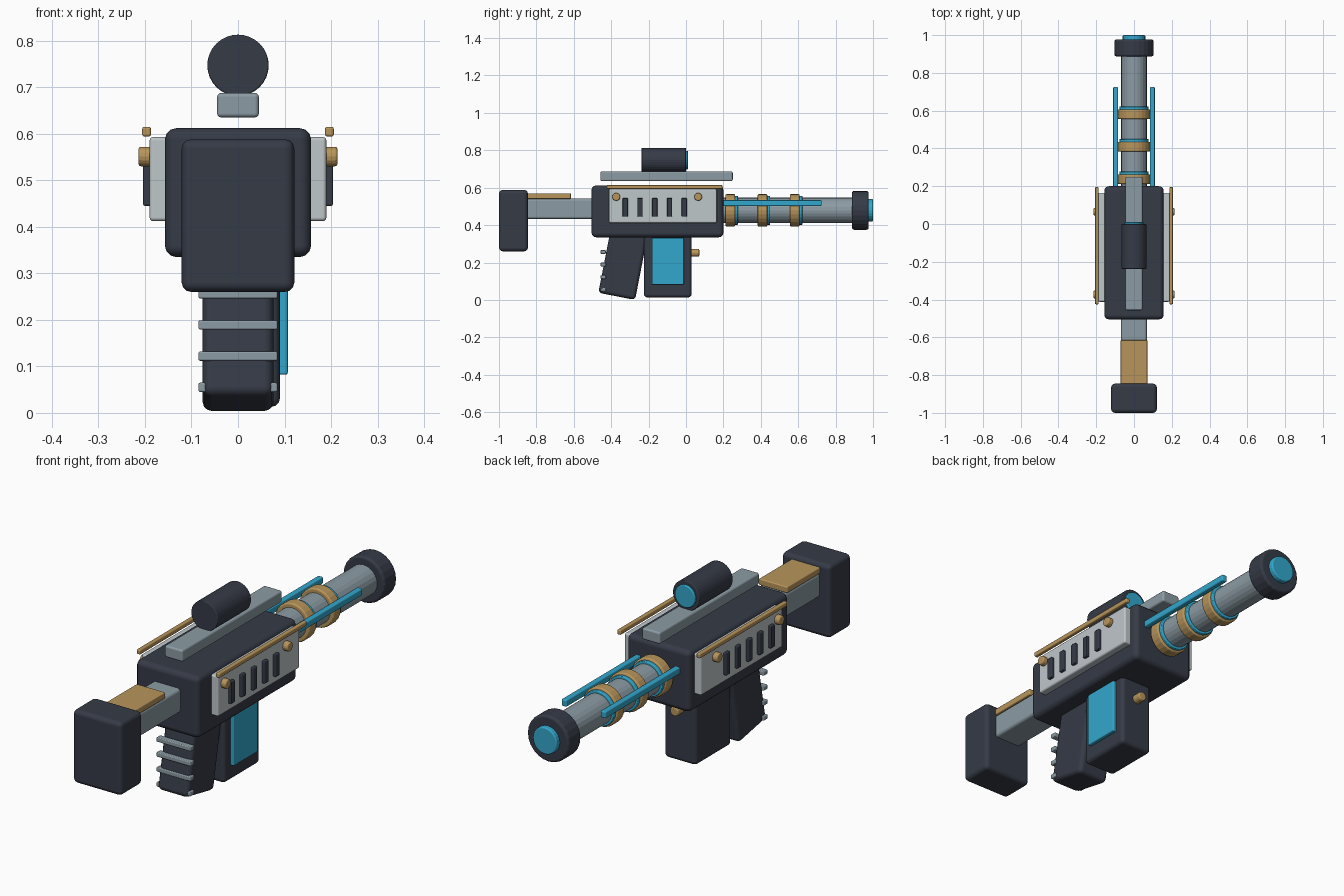
import bpy, bmesh, math
from mathutils import Matrix

if "Cube" in bpy.data.objects:
    bpy.data.objects.remove(bpy.data.objects["Cube"], do_unlink=True)


def material(name, rgb):
    m = bpy.data.materials.new(name)
    m.use_nodes = True
    m.diffuse_color = (*rgb, 1)
    m.node_tree.nodes["Principled BSDF"].inputs["Base Color"].default_value = (*rgb, 1)
    return m


DARK = material("dark_slate", (0.036, 0.043, 0.062))
STEEL = material("blue_steel", (0.26, 0.33, 0.37))
LIGHT = material("light_grey", (0.52, 0.57, 0.59))
GOLD = material("brass", (0.48, 0.30, 0.105))
BLUE = material("bright_blue", (0.033, 0.39, 0.61))


def finish(bm, name, mat, bevel):
    mesh = bpy.data.meshes.new(name)
    bm.to_mesh(mesh)
    bm.free()
    mesh.materials.append(mat)
    ob = bpy.data.objects.new(name, mesh)
    bpy.context.collection.objects.link(ob)
    if bevel:
        mod = ob.modifiers.new("rounded_edges", "BEVEL")
        mod.width = bevel
        mod.segments = 3
        mod.limit_method = "ANGLE"
        mod.angle_limit = math.radians(40)
        mod.harden_normals = True
    return ob


def smooth(ob):
    bpy.ops.object.select_all(action="DESELECT")
    ob.select_set(True)
    bpy.context.view_layer.objects.active = ob
    bpy.ops.object.shade_smooth_by_angle(angle=math.radians(40))
    return ob


def box(name, mat, x, y, z, bevel=0.008, tilt=0):
    """Rounded box from (low, high) ranges on each axis."""
    bm = bmesh.new()
    bmesh.ops.create_cube(bm, size=1)
    bmesh.ops.scale(bm, vec=[b - a for a, b in (x, y, z)], verts=bm.verts)
    ob = finish(bm, name, mat, bevel)
    ob.location = [(a + b) / 2 for a, b in (x, y, z)]
    ob.rotation_euler.x = math.radians(tilt)
    return smooth(ob)


def rod(name, mat, radius, centre, length, axis="Y", bevel=0.0, sides=24):
    """Faceted cylinder centred on a point."""
    bm = bmesh.new()
    turn = Matrix.Rotation(math.pi / 2, 4, "X" if axis == "Y" else "Y")
    bmesh.ops.create_cone(bm, cap_ends=True, segments=sides, radius1=radius,
                          radius2=radius, depth=length, matrix=turn)
    ob = finish(bm, name, mat, bevel)
    ob.location = centre
    return ob


def mid(c, half):
    return (c - half, c + half)


# Receiver and stock
box("receiver", DARK, mid(0, 0.157), (-0.505, 0.2), (0.335, 0.612), 0.024)
box("stock_tube", STEEL, mid(0, 0.068), (-0.87, -0.48), (0.433, 0.542), 0.014)
box("butt", DARK, mid(0, 0.121), (-1, -0.845), (0.26, 0.588), 0.02)
box("cheek_plate", GOLD, mid(0, 0.071), (-0.86, -0.615), (0.541, 0.57), 0.005)

# Side panels with vents, bolts and trim bars
for side, s in (("left", 1), ("right", -1)):
    def span(a, b):
        return tuple(sorted((s * a, s * b)))
    box(f"{side}_panel", LIGHT, span(0.14, 0.19), (-0.412, 0.165), (0.412, 0.593), 0.008)
    for i in range(5):
        box(f"{side}_vent_{i + 1}", DARK, span(0.18, 0.204),
            mid(-0.325 + 0.079 * i, 0.014), (0.445, 0.545), 0.004)
    for i, y in enumerate((-0.373, 0.065)):
        rod(f"{side}_bolt_{i + 1}", GOLD, 0.021, (s * 0.2, y, 0.551), 0.028, "X", 0.006, 16)
    box(f"{side}_trim_bar", GOLD, span(0.187, 0.206), (-0.425, 0.195), (0.594, 0.615), 0.005)
    box(f"{side}_barrel_guide", BLUE, span(0.084, 0.11), (0.18, 0.725), (0.502, 0.533), 0.006)

# Top rail and scope
box("top_rail", STEEL, mid(0, 0.045), (-0.457, 0.25), (0.635, 0.688), 0.009)
rod("scope", DARK, 0.066, (0, -0.119, 0.747), 0.238, bevel=0.004, sides=32)
rod("scope_lens", BLUE, 0.05, (0, -0.007, 0.747), 0.034, bevel=0.004)

# Barrel, banded rings and muzzle
AXIS_Z = 0.479
rod("barrel", STEEL, 0.068, (0, 0.53, AXIS_Z), 0.74)
for i in range(3):
    y = 0.237 + 0.172 * i
    rod(f"barrel_ring_{i + 1}", GOLD, 0.087, (0, y, AXIS_Z), 0.052, bevel=0.008)
    rod(f"glow_ring_{i + 1}", BLUE, 0.078, (0, y + 0.026, AXIS_Z), 0.03, bevel=0.004)
rod("muzzle", DARK, 0.104, (0, 0.932, AXIS_Z), 0.09, bevel=0.012)
rod("muzzle_core", BLUE, 0.06, (0, 0.975, AXIS_Z), 0.05, bevel=0.006)

# Magazine with its window and catch
box("magazine", DARK, (-0.07, 0.09), (-0.225, 0.03), (0.013, 0.36), 0.018)
box("magazine_window", BLUE, (0.08, 0.107), (-0.183, -0.012), (0.082, 0.332), 0.005)
rod("magazine_catch", GOLD, 0.021, (0.01, 0.045, 0.252), 0.052, bevel=0.006, sides=16)

# Slanted grip and its ribs
box("grip", DARK, mid(0, 0.076), mid(-0.336, 0.1), mid(0.196, 0.18), 0.02, -11)
for i in range(4):
    box(f"grip_rib_{i + 1}", STEEL, mid(0, 0.085), mid(-0.443, 0.014),
        mid(0.055 + 0.067 * i, 0.01), 0.004)
